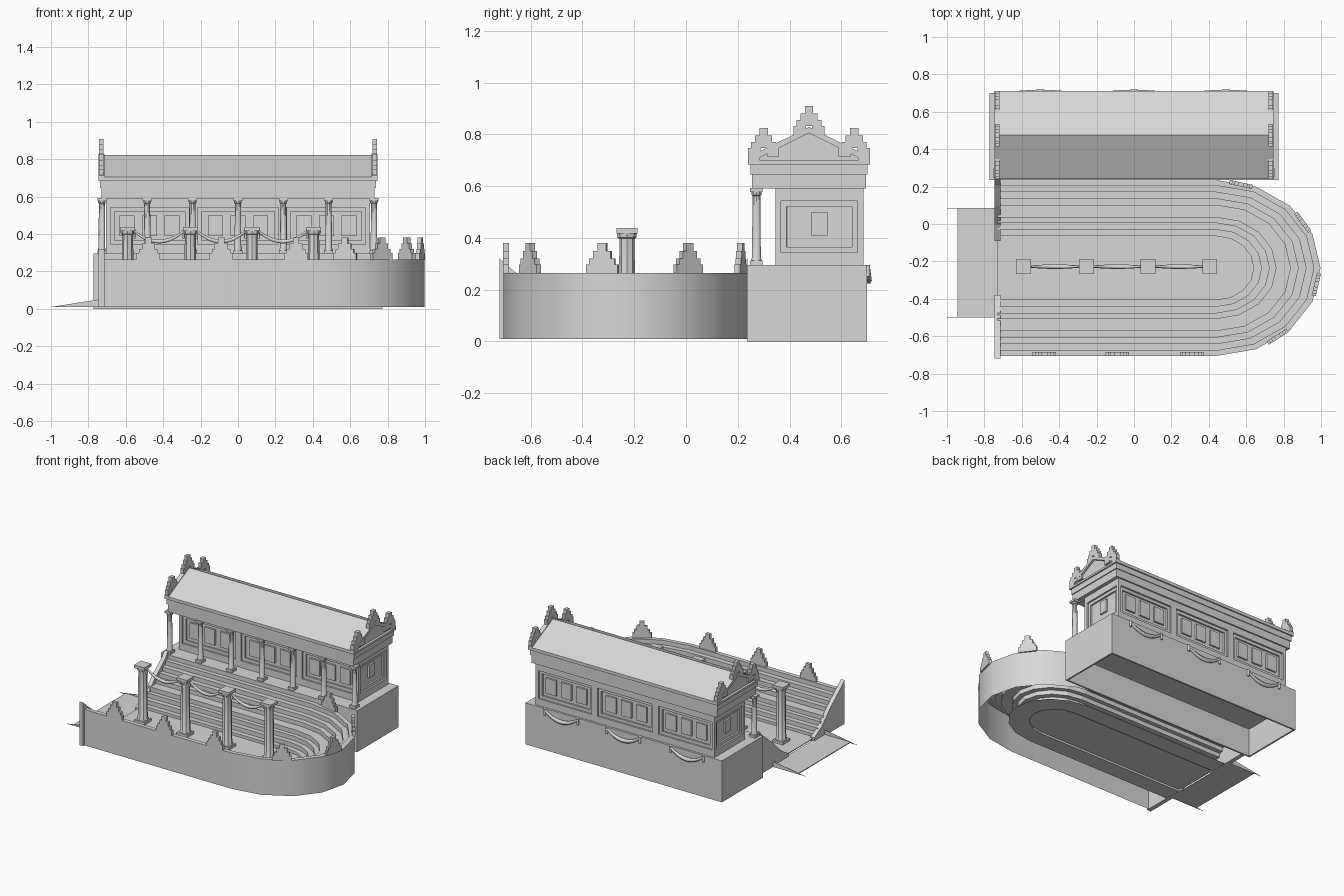
import bpy, bmesh
from math import sin, cos, pi, radians, atan2
from mathutils import Matrix

cube = bpy.data.objects.get("Cube")
if cube:
    bpy.data.objects.remove(cube)

stone = bpy.data.materials.new("pale_stone")
stone.use_nodes = True
stone.diffuse_color = (0.68, 0.68, 0.68, 1)
stone.node_tree.nodes["Principled BSDF"].inputs["Base Color"].default_value = (0.68, 0.68, 0.68, 1)


def finish(name, bm, smooth=None, recalc=True):
    """Turn a bmesh into a named object."""
    if recalc:
        bmesh.ops.recalc_face_normals(bm, faces=bm.faces)
    mesh = bpy.data.meshes.new(name)
    bm.to_mesh(mesh)
    bm.free()
    mesh.materials.append(stone)
    obj = bpy.data.objects.new(name, mesh)
    bpy.context.collection.objects.link(obj)
    if smooth:
        bpy.ops.object.select_all(action='DESELECT')
        obj.select_set(True)
        bpy.context.view_layer.objects.active = obj
        bpy.ops.object.shade_smooth_by_angle(angle=radians(smooth))


def add_box(bm, x, y, z, m=Matrix()):
    """Box from (low, high) ranges, optionally moved by a matrix."""
    mat = Matrix.Translation((sum(x) / 2, sum(y) / 2, sum(z) / 2)) @ \
        Matrix.Diagonal((x[1] - x[0], y[1] - y[0], z[1] - z[0], 1))
    bmesh.ops.create_cube(bm, size=1, matrix=m @ mat)


def box(name, x, y, z):
    bm = bmesh.new()
    add_box(bm, x, y, z)
    finish(name, bm)


def extrude(name, points, vec):
    """Flat outline of 3D points, thickened along a vector."""
    bm = bmesh.new()
    face = bm.faces.new([bm.verts.new(p) for p in points])
    out = bmesh.ops.extrude_face_region(bm, geom=[face])["geom"]
    bmesh.ops.translate(bm, vec=vec, verts=[v for v in out if isinstance(v, bmesh.types.BMVert)])
    finish(name, bm)


def prism(name, outline, x0, x1):
    """Outline of (y, z) points extruded along x."""
    extrude(name, [(x0, y, z) for y, z in outline], (x1 - x0, 0, 0))


def column(name, x, y, z0, z1, r, plinth, sides):
    """Slightly tapered shaft with square plinth and stepped capital."""
    bm = bmesh.new()
    h = z1 - z0
    profile = [(1.15, .05), (1.15, .08), (1, .1), (.88, .9), (1.1, .91), (1.15, .95)]
    rings = [[bm.verts.new((x + r * k * cos(2 * pi * i / sides),
                            y + r * k * sin(2 * pi * i / sides), z0 + h * t))
              for i in range(sides)] for k, t in profile]
    for a, b in zip(rings, rings[1:]):
        for i in range(sides):
            j = (i + 1) % sides
            bm.faces.new((a[i], a[j], b[j], b[i]))
    p = plinth
    add_box(bm, (x - p, x + p), (y - p, y + p), (z0, z0 + h * .06))
    add_box(bm, (x - p, x + p), (y - p, y + p), (z1 - h * .05, z1))
    finish(name, bm, 35)


def crest(name, pos, angle, width, height, depth, gap):
    """Stepped crest ornament; gap is the half width of the opening at its foot."""
    bm = bmesh.new()
    m = Matrix.Translation(pos) @ Matrix.Rotation(angle, 4, 'Z')
    w, h, d = width / 2, height, (-depth / 2, depth / 2)
    for s in (-1, 1):
        add_box(bm, sorted((s * w * gap, s * w)), d, (0, h * .3), m)
    add_box(bm, (-w * .8, w * .8), d, (h * .3, h * .5), m)
    add_box(bm, (-w * .55, w * .55), d, (h * .5, h * .74), m)
    add_box(bm, (-w * .27, w * .27), d, (h * .74, h), m)
    finish(name, bm)


def garland(name, x0, x1, y, z, sag, thick):
    """Hanging swag, fattest in the middle, with tied ends."""
    n = 12
    cu = bpy.data.curves.new(name, 'CURVE')
    cu.dimensions = '3D'
    cu.bevel_depth = thick
    cu.bevel_resolution = 1
    cu.use_fill_caps = True
    sp = cu.splines.new('POLY')
    sp.points.add(n)
    for i, p in enumerate(sp.points):
        t = i / n
        p.co = (x0 + (x1 - x0) * t, y, z - sag * 4 * t * (1 - t), 1)
        p.radius = .5 + .5 * sin(pi * t)
    for x in (x0, x1):
        tail = cu.splines.new('POLY')
        tail.points.add(1)
        for p, dz in zip(tail.points, (.01, -sag * .7)):
            p.co = (x, y, z + dz, 1)
            p.radius = .6
    cu.materials.append(stone)
    bpy.context.collection.objects.link(bpy.data.objects.new(name, cu))


# ---- Seating: U-shaped plan swept through a stepped section ----
CY, CX, START = -.235, .44, -.73


def u_path(half):
    reach = .2 + (half - .17) * 1.19
    pts = [(START, CY - half)]
    for i in range(9):
        a = -pi / 2 + pi * i / 8
        pts.append((CX + reach * cos(a), CY + half * sin(a)))
    return pts + [(START, CY + half)]


def sweep(name, section, smooth=None):
    bm = bmesh.new()
    rows = [[bm.verts.new((x, y, z)) for x, y in u_path(h)] for h, z in section]
    for a, b in zip(rows, rows[1:]):
        for i in range(len(a) - 1):
            bm.faces.new((a[i], b[i], b[i + 1], a[i + 1]))
    finish(name, bm, smooth, False)


edges = [.17, .205, .24, .27, .335, .37, .405, .44, .47]
section = [(edges[0], .01)]
for i, (h0, h1) in enumerate(zip(edges, edges[1:])):
    z = .05 + .215 * i / (len(edges) - 2)
    section += [(h0, z), (h1, z)]
sweep("seating_tiers", section)
sweep("arena_outer_wall", [(.47, .265), (.47, .01)], 40)

# Stepped crests along the wall top
spots = [(x, CY - .46, 0) for x in (-.48, -.09, .31)]
for deg in (-53, -11, 32, 76):
    t = radians(deg)
    spots.append((CX + .545 * cos(t), CY + .46 * sin(t), atan2(.46 * cos(t), -.545 * sin(t))))
for i, (x, y, a) in enumerate(spots):
    crest(f"wall_crest_{i + 1}", (x, y, .262), a, .125, .118, .022, 0)

# End walls closing the tiers, sloping down to the arena
slope = [(.485, .01), (.485, .32), (.44, .28), (.33, .19), (.23, .09), (.145, .04), (.145, .01)]
for side, s, y, limit in (("right", -1, -.5, .485), ("left", 1, .083, .472)):
    prism(f"{side}_end_wall", [(CY + s * min(h, limit), z) for h, z in slope], -.745, -.715)
    # Thin cheek beside the entrance ramp
    extrude(f"{side}_ramp_cheek", [(-1, y, .01), (-.745, y, .01), (-.745, y, .05)], (0, .002, 0))

# Arena floor inside the seating, plate below the seating, entrance apron
extrude("arena_floor", [(x, y, .024) for x, y in u_path(.171)], (0, 0, .006))
sweep("seating_underside", [(.2925, .012), (.17, .012)])
box("entrance_apron", (-.945, START), (-.5, .085), (.012, .018))

# Free-standing column row with garlands between
row = [-.59, -.255, .075, .405]
for i, x in enumerate(row):
    column(f"arena_column_{i + 1}", x, -.228, .024, .438, .033, .04, 8)
for i, (a, b) in enumerate(zip(row, row[1:])):
    garland(f"arena_garland_{i + 1}", a + .035, b - .035, -.228, .415, .055, .012)

# ---- Hall ----
HY = .475
# Podium, hollow underneath
prism("hall_podium", [(.236, 0), (.236, .295), (.70, .295), (.70, 0),
                      (.688, 0), (.688, .2), (.248, .2), (.248, 0)], -.773, .773)
for side, s in (("right", -1), ("left", 1)):
    box(f"{side}_podium_end", sorted((s * .761, s * .773)), (.24, .696), (0, .25))

# Hall walls: each bay is stepped inward twice to a window
bm = bmesh.new()
add_box(bm, (-.705, .705), (.345, .685), (.295, .59))
for x in (-.24, .24):
    bmesh.ops.bisect_plane(bm, geom=bm.verts[:] + bm.edges[:] + bm.faces[:],
                           plane_co=(x, 0, 0), plane_no=(1, 0, 0))
bm.normal_update()
bays = [f for f in bm.faces if abs(f.normal.z) < .1]
for margin, squash in ((.032, .8), (.03, 1)):
    bmesh.ops.inset_individual(bm, faces=bays, thickness=margin)
    for v in {v for f in bays for v in f.verts}:
        v.co.z = .4425 + (v.co.z - .4425) * squash
    bmesh.ops.inset_individual(bm, faces=bays, thickness=.0004, depth=-.012)
finish("hall_walls", bm, recalc=False)

# Upright blocks inside the windows
bm = bmesh.new()
for bay in (-.4725, 0, .4725):
    for dx in (-.12, 0, .12):
        for y in ((.356, .372), (.658, .674)):
            add_box(bm, (bay + dx - .04, bay + dx + .04), y, (.39, .5))
for s in (-1, 1):
    add_box(bm, sorted((s * .678, s * .694)), (.485, .547), (.41, .5))
finish("window_blocks", bm)

# Front colonnade
for i in range(7):
    column(f"hall_column_{i + 1}", -.728 + .2425 * i, .272, .295, .592, .018, .024, 10)

# Entablature bands, cornice, gabled roof
for name, x, y, z in (("architrave", .73, .22, (.59, .645)),
                      ("frieze", .737, .226, (.645, .684)),
                      ("cornice", .747, .235, (.684, .698))):
    box(name, (-x, x), (HY - y, HY + y), z)
prism("gable_roof", [(HY - .235, .698), (HY + .235, .698), (HY + .235, .706),
                     (HY, .823), (HY - .235, .706)], -.73, .73)
for side, s in (("right", -1), ("left", 1)):
    for wing, w in (("front", -1), ("back", 1)):
        prism(f"{side}_{wing}_raking_cornice",
              [(HY + w * .235, .698), (HY + w * .235, .712), (HY, .828),
               (HY, .805), (HY + w * .19, .71), (HY + w * .19, .698)], s * .715, s * .745)
    # Crests on the gable apex and corners
    for place, y, z in (("apex", HY, .80), ("front", .30, .715), ("back", .65, .715)):
        crest(f"{side}_{place}_gable_crest", (s * .731, y, z), pi / 2, .12, .109, .026, .2)

# Swags on the podium back
for i, x in enumerate((-.5, 0, .49)):
    garland(f"podium_garland_{i + 1}", x - .13, x + .13, .704, .285, .05, .014)
